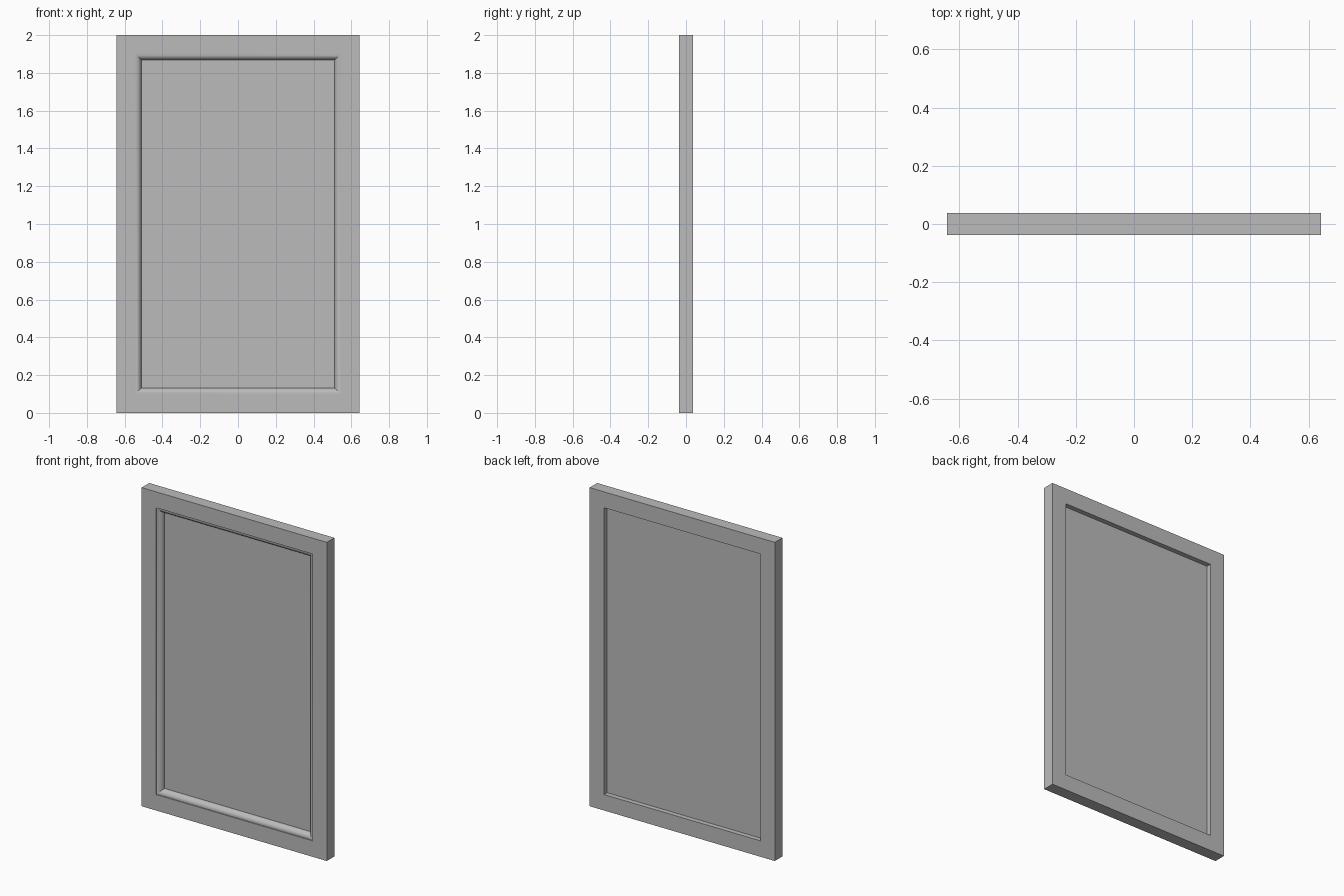
import bpy, bmesh, math

cube = bpy.data.objects.get("Cube")
if cube:
    bpy.data.objects.remove(cube, do_unlink=True)

HALF_W, HEIGHT, HALF_T = 0.643, 2.0, 0.0375
RAIL = 0.1            # width of the frame members
BEAD = 0.032          # width of the moulding
LIP = 0.006           # moulding sits this far behind the frame front
PANEL_FRONT, PANEL_BACK = 0.002, 0.007

grey = bpy.data.materials.new("grey_paint")
grey.use_nodes = True
colour = (0.5, 0.5, 0.5, 1)
grey.diffuse_color = colour
grey.node_tree.nodes["Principled BSDF"].inputs["Base Color"].default_value = colour


def finish(bm, name):
    bmesh.ops.recalc_face_normals(bm, faces=bm.faces)
    mesh = bpy.data.meshes.new(name)
    bm.to_mesh(mesh)
    bm.free()
    mesh.materials.append(grey)
    obj = bpy.data.objects.new(name, mesh)
    bpy.context.collection.objects.link(obj)
    return obj


def mitred_ring(name, profile):
    """Sweep a closed (inset, y) profile around the door outline with mitred corners."""
    bm = bmesh.new()
    loops = []
    for sx, sz in ((-1, -1), (1, -1), (1, 1), (-1, 1)):
        loops.append([bm.verts.new((sx * (HALF_W - inset), y,
                                    HEIGHT / 2 + sz * (HEIGHT / 2 - inset)))
                      for inset, y in profile])
    n = len(profile)
    for c in range(4):
        a, b = loops[c], loops[(c + 1) % 4]
        for i in range(n):
            j = (i + 1) % n
            bm.faces.new((a[i], a[j], b[j], b[i]))
    return finish(bm, name)


# Outer frame
mitred_ring("door_frame", [(0, -HALF_T), (RAIL, -HALF_T), (RAIL, HALF_T), (0, HALF_T)])

# Rounded moulding inside the front of the frame
front = -HALF_T + LIP
depth = PANEL_FRONT - front
steps = 6
profile = [(RAIL, PANEL_FRONT)]
for i in range(steps + 1):
    t = math.pi / 2 * i / steps
    profile.append((RAIL + BEAD * math.sin(t), PANEL_FRONT - depth * math.cos(t)))
bead = mitred_ring("panel_moulding", profile)
bpy.context.view_layer.objects.active = bead
bead.select_set(True)
bpy.ops.object.shade_smooth_by_angle(angle=math.radians(30))
bead.select_set(False)

# Thin centre panel
bm = bmesh.new()
bmesh.ops.create_cube(bm, size=1)
bmesh.ops.scale(bm, verts=bm.verts, vec=(2 * (HALF_W - RAIL), PANEL_BACK - PANEL_FRONT,
                                         HEIGHT - 2 * RAIL))
bmesh.ops.translate(bm, verts=bm.verts,
                    vec=(0, (PANEL_FRONT + PANEL_BACK) / 2, HEIGHT / 2))
finish(bm, "centre_panel")
